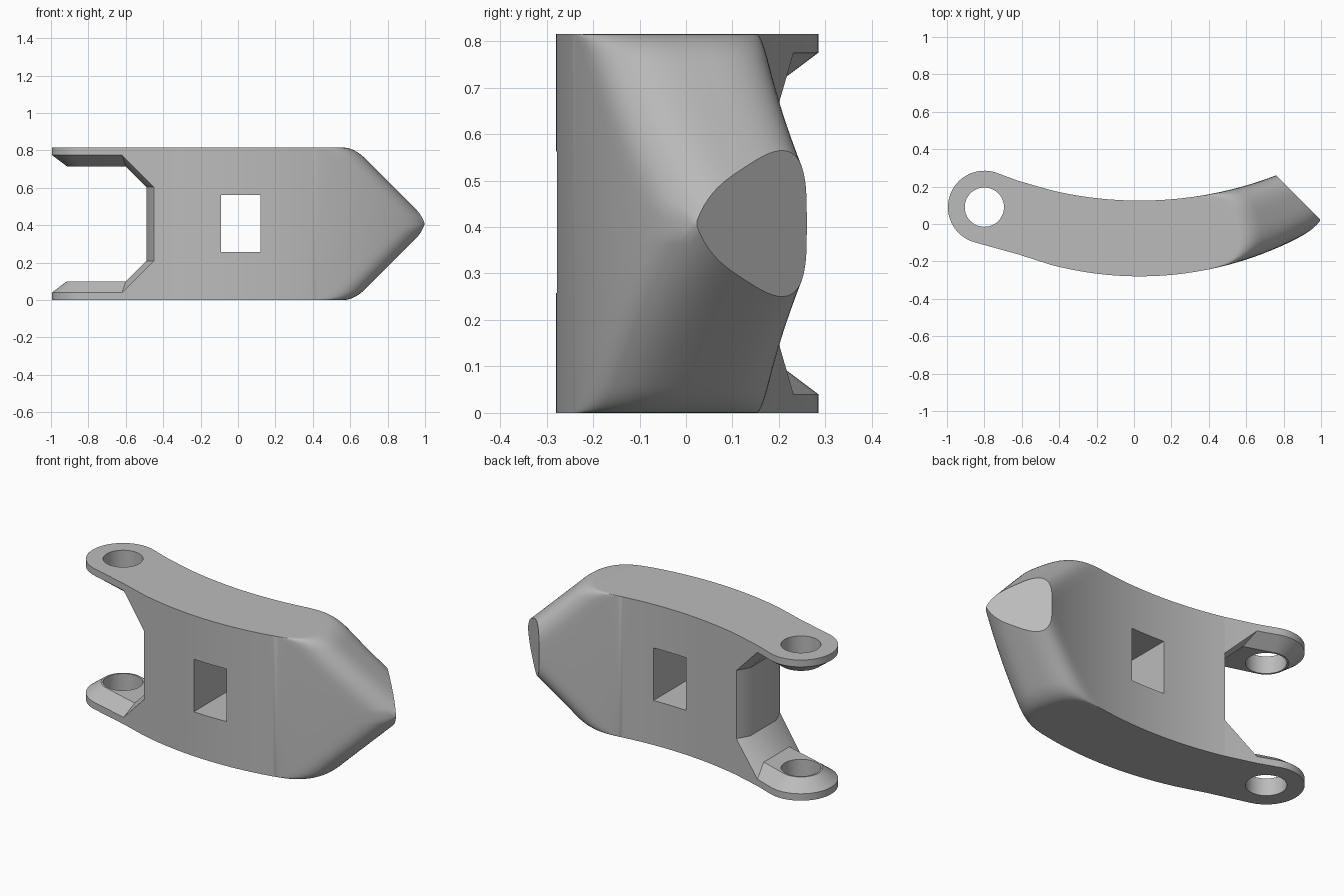
import bpy, bmesh, math

cube = bpy.data.objects.get("Cube")
if cube:
    bpy.data.objects.remove(cube)

HEIGHT = 0.815
MID = HEIGHT / 2
WALL_X = -0.45           # where the body ends and the fork begins
PIN = (-0.8, 0.09)       # centre of the pin holes
INSET = 0.08             # width of the chamfer inside the fork

grey = bpy.data.materials.new("plain_grey")
grey.use_nodes = True
grey.diffuse_color = (0.5, 0.5, 0.5, 1)
grey.node_tree.nodes["Principled BSDF"].inputs["Base Color"].default_value = (0.5, 0.5, 0.5, 1)


# Plan curves of the bowed plate
def arc(x, low, radius):
    return low + radius - math.sqrt(radius ** 2 - (x - 0.03) ** 2)


def front(x):
    return arc(x, -0.28, 1.85)


def back(x):
    return arc(x, 0.125, 2.04)


def across(x, t):
    return front(x) + (back(x) - front(x)) * (t + 1) / 2


def finish(name, bm):
    bmesh.ops.remove_doubles(bm, verts=bm.verts, dist=0.0005)
    bmesh.ops.recalc_face_normals(bm, faces=bm.faces)
    mesh = bpy.data.meshes.new(name)
    bm.to_mesh(mesh)
    bm.free()
    obj = bpy.data.objects.new(name, mesh)
    bpy.context.collection.objects.link(obj)
    mesh.materials.append(grey)
    return obj


def activate(obj):
    bpy.ops.object.select_all(action='DESELECT')
    obj.select_set(True)
    bpy.context.view_layer.objects.active = obj


def cut(obj, cutter):
    mod = obj.modifiers.new("cut", 'BOOLEAN')
    mod.operation = 'DIFFERENCE'
    mod.solver = 'EXACT'
    mod.object = cutter
    activate(obj)
    bpy.ops.object.modifier_apply(modifier=mod.name)


def smooth(obj):
    activate(obj)
    bpy.ops.object.shade_smooth_by_angle(angle=math.radians(30))


# Body: bowed plate whose far end tapers to a rounded, obliquely cut nose
def taper_end(t):
    return 0.815 - 0.045 * t + 0.2 * max(0, 1 - abs(t) ** 3) ** (1 / 3)


def half_height(x, t):
    blend = 0.06
    d = x - (taper_end(t) - MID)
    if d <= -blend:
        return MID
    if d < blend:
        return MID - (d + blend) ** 2 / (4 * blend)
    return max(0, MID - d)


def column_stations(t):
    x_cut = 0.9
    for _ in range(40):
        x_cut = 1.02 - across(x_cut, t)
    stop = min(x_cut, taper_end(t))
    shoulder = taper_end(t) - MID
    knots = [(WALL_X, 14), (shoulder - 0.06, 8), (shoulder + 0.06, 8), (stop, 1)]
    xs = []
    for (a, n), (b, _) in zip(knots, knots[1:]):
        xs += [a + (b - a) * i / n for i in range(n)]
    return xs + [stop]


def build_body():
    bm = bmesh.new()
    steps = 32
    top, bottom = [], []
    for j in range(steps + 1):
        t = math.sin(math.pi * (j / steps - 0.5))
        pts = [(x, across(x, t), half_height(x, t)) for x in column_stations(t)]
        top.append([bm.verts.new((x, y, MID + h)) for x, y, h in pts])
        bottom.append([bm.verts.new((x, y, MID - h)) for x, y, h in pts])
    last = len(top[0]) - 1
    for j in range(steps):
        for grid in (top, bottom):
            for i in range(last):
                bm.faces.new((grid[j][i], grid[j][i + 1], grid[j + 1][i + 1], grid[j + 1][i]))
        for i in (0, last):
            bm.faces.new((top[j][i], top[j + 1][i], bottom[j + 1][i], bottom[j][i]))
    for j in (0, steps):
        for i in range(last):
            bm.faces.new((top[j][i], top[j][i + 1], bottom[j][i + 1], bottom[j][i]))
    return finish("body", bm)


body = build_body()

# Square window through the body
bm = bmesh.new()
bmesh.ops.create_cube(bm, size=1)
bmesh.ops.scale(bm, vec=(0.21, 2, 0.305), verts=bm.verts)
bmesh.ops.translate(bm, vec=(0.015, 0, 0.41), verts=bm.verts)
window = finish("window_cutter", bm)
cut(body, window)


# Fork arms: rounded lugs with a chamfered inner face
def lug_ring(inset, root, knee):
    """Plan ring with heights; root and knee are (x, z) on the notch profile."""
    ring = [(x, back(x) - inset, z) for x, z in (root, knee)]
    radius = 0.195 - inset
    steps = 28
    for i in range(steps + 1):
        a = math.radians(68 + 185 * i / steps)
        ring.append((PIN[0] + radius * math.cos(a), PIN[1] + radius * math.sin(a), knee[1]))
    return ring + [(x, front(x) + inset, z) for x, z in (knee, root)]


OUTER = lug_ring(0, (WALL_X, 0.21), (-0.62, 0.04))
INNER = lug_ring(INSET, (-0.49, 0.21), (-0.6, 0.1))


def build_lug(name, flipped):
    bm = bmesh.new()

    def add(points):
        return [bm.verts.new((x, y, HEIGHT - z if flipped else z)) for x, y, z in points]

    base = add([(x, y, 0) for x, y, z in OUTER])
    rim, pad = add(OUTER), add(INNER)
    n = len(base)
    bm.faces.new(base)
    for i in range(n):
        k = (i + 1) % n
        bm.faces.new((base[i], base[k], rim[k], rim[i]))
        bm.faces.new((rim[i], rim[k], pad[k], pad[i]))
    # Sloped web up to the notch wall, then the flat pad around the pin hole
    bm.faces.new((pad[0], pad[1], pad[-2], pad[-1]))
    bm.faces.new(pad[1:-1])
    return finish(name, bm)


bm = bmesh.new()
bmesh.ops.create_cone(bm, cap_ends=True, segments=48, radius1=0.105, radius2=0.105, depth=2)
bmesh.ops.translate(bm, vec=(*PIN, MID), verts=bm.verts)
pin = finish("pin_cutter", bm)

lugs = [build_lug("lower_lug", False), build_lug("upper_lug", True)]
for lug in lugs:
    cut(lug, pin)

# Chamfered wall at the back of the notch
bm = bmesh.new()
plan = [OUTER[0], INNER[0], INNER[-1], OUTER[-1]]
low = [bm.verts.new((x, y, 0.21)) for x, y, z in plan]
high = [bm.verts.new((x, y, HEIGHT - 0.21)) for x, y, z in plan]
bm.faces.new(low)
bm.faces.new(high)
for i in range(4):
    k = (i + 1) % 4
    bm.faces.new((low[i], low[k], high[k], high[i]))
notch_wall = finish("notch_wall", bm)

for cutter in (window, pin):
    bpy.data.objects.remove(cutter)
for obj in (body, notch_wall, *lugs):
    smooth(obj)
